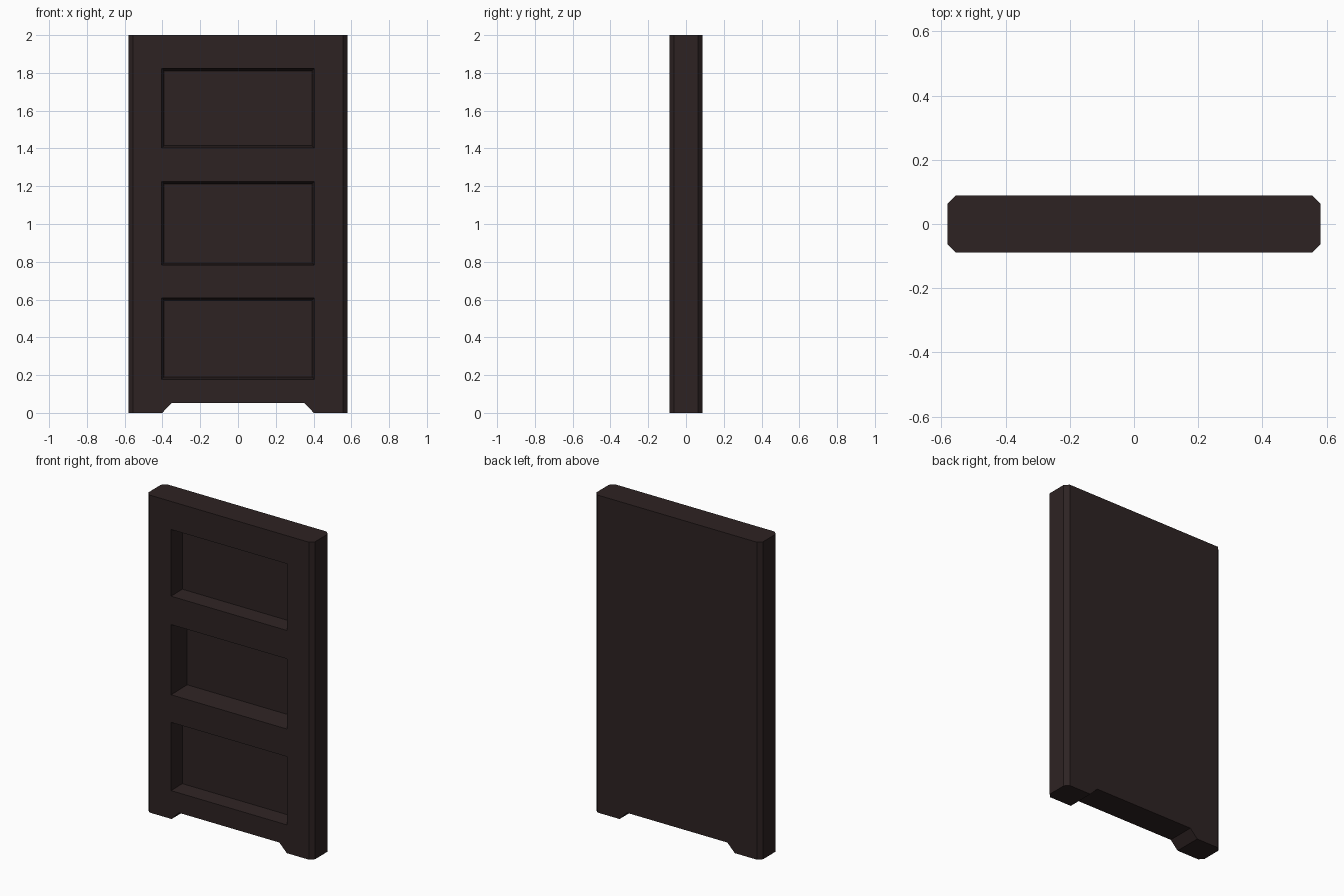
import bpy, bmesh
from mathutils import Vector

if "Cube" in bpy.data.objects:
    bpy.data.objects.remove(bpy.data.objects["Cube"])

HALF_W, HALF_D, HEIGHT, CHAMFER = 0.581, 0.088, 2.0, 0.025

wood = bpy.data.materials.new("dark_brown_wood")
wood.diffuse_color = (0.027, 0.0165, 0.0165, 1)
wood.use_nodes = True
wood.node_tree.nodes["Principled BSDF"].inputs["Base Color"].default_value = wood.diffuse_color


def loft(name, ring_a, ring_b):
    """Closed solid between two matching rings of points."""
    bm = bmesh.new()
    a = [bm.verts.new(Vector(p)) for p in ring_a]
    b = [bm.verts.new(Vector(p)) for p in ring_b]
    n = len(a)
    bm.faces.new(a)
    bm.faces.new(b)
    for i in range(n):
        j = (i + 1) % n
        bm.faces.new((a[i], a[j], b[j], b[i]))
    bmesh.ops.recalc_face_normals(bm, faces=bm.faces)
    mesh = bpy.data.meshes.new(name)
    bm.to_mesh(mesh)
    bm.free()
    mesh.materials.append(wood)
    obj = bpy.data.objects.new(name, mesh)
    bpy.context.collection.objects.link(obj)
    return obj


def cut(target, cutter):
    """Subtract the cutter and remove it."""
    mod = target.modifiers.new("cut", 'BOOLEAN')
    mod.operation, mod.solver, mod.object = 'DIFFERENCE', 'EXACT', cutter
    cutter.hide_render = True
    bpy.context.view_layer.objects.active = target
    bpy.ops.object.modifier_apply(modifier=mod.name)
    bpy.data.objects.remove(cutter)


# Slab with chamfered upright corners
w, d, c = HALF_W, HALF_D, CHAMFER
outline = [(w - c, -d), (w, -d + c), (w, d - c), (w - c, d),
           (-w + c, d), (-w, d - c), (-w, -d + c), (-w + c, -d)]
panel = loft("panel", [(x, y, 0) for x, y in outline],
             [(x, y, HEIGHT) for x, y in outline])

# Foot notch running right through the base
notch = [(-0.45, -0.05), (-0.35, 0.053), (0.35, 0.053), (0.45, -0.05)]
cut(panel, loft("notch_cutter", [(x, -0.2, z) for x, z in notch],
                [(x, 0.2, z) for x, z in notch]))


# Tapered recesses in the front: bottom, top, depth
def rect(half_x, z0, z1, y):
    return [(-half_x, y, z0), (half_x, y, z0), (half_x, y, z1), (-half_x, y, z1)]


TAPER = 0.012
for z0, z1, depth in ((0.178, 0.608, 0.093), (0.782, 1.224, 0.142), (1.403, 1.823, 0.093)):
    out = 0.02
    grow = TAPER * out / depth
    front = rect(0.404 + grow, z0 - grow, z1 + grow, -d - out)
    back = rect(0.404 - TAPER, z0 + TAPER, z1 - TAPER, -d + depth)
    cut(panel, loft("recess_cutter", front, back))
